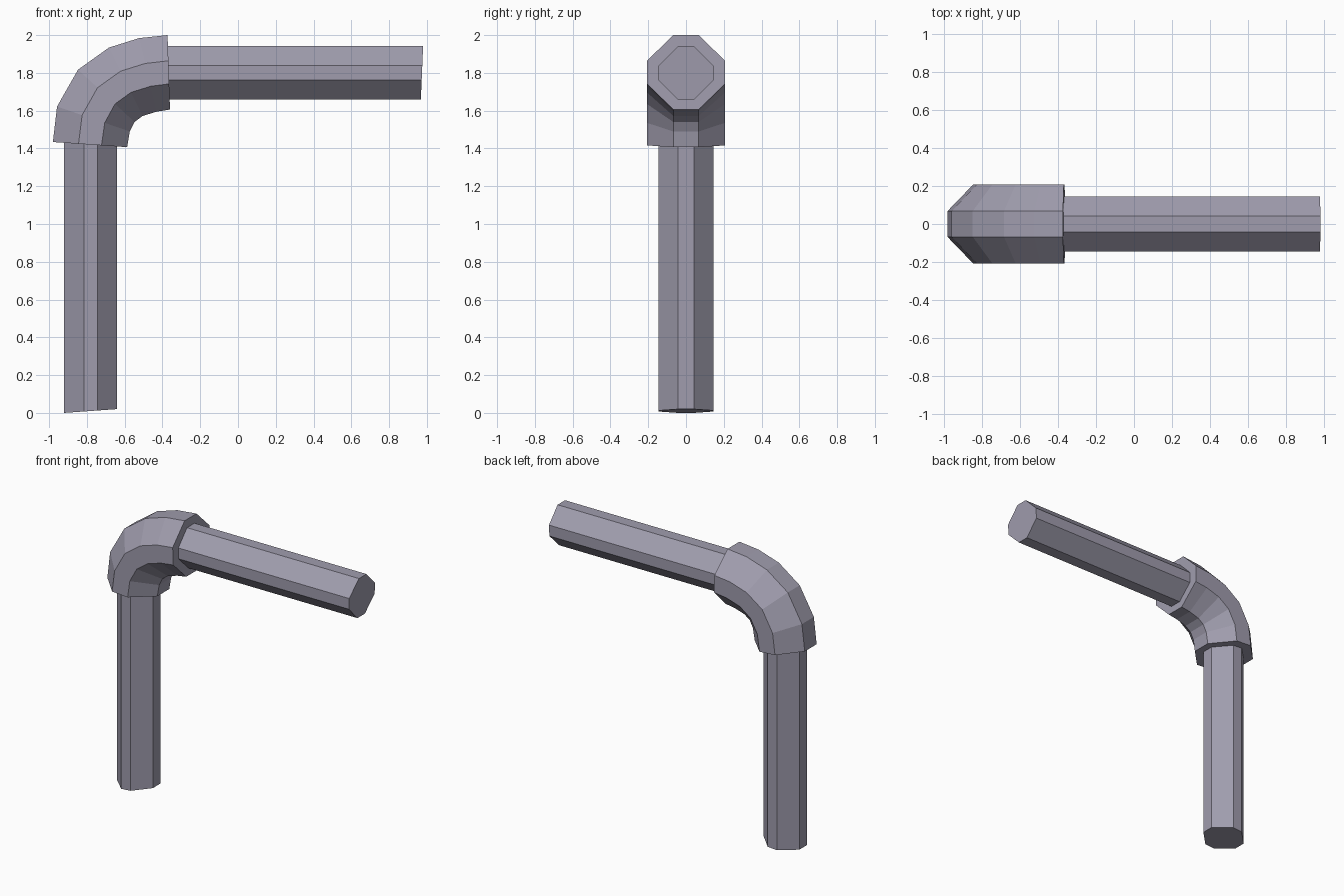
import bpy, bmesh
from mathutils import Vector

if "Cube" in bpy.data.objects:
    bpy.data.objects.remove(bpy.data.objects["Cube"])

mat = bpy.data.materials.new("lavender grey")
mat.diffuse_color = (0.35, 0.335, 0.42, 1.0)
mat.use_nodes = True
mat.node_tree.nodes["Principled BSDF"].inputs["Base Color"].default_value = mat.diffuse_color


def octagon_sweep(name, stations, half, flat, t):
    """Sweep an octagon along stations of (outer xz, inner xz) and cap the ends.
    half / flat: half width in y and half width of the small flat; t: chamfer fraction."""
    section = [(0, -flat), (t, -half), (1 - t, -half), (1, -flat),
               (1, flat), (1 - t, half), (t, half), (0, flat)]
    bm = bmesh.new()
    rings = []
    for outer, inner in stations:
        ring = []
        for f, y in section:
            p = Vector(outer).lerp(Vector(inner), f)
            ring.append(bm.verts.new((p.x, y, p.y)))
        rings.append(ring)
    for a, b in zip(rings, rings[1:]):
        for i in range(8):
            j = (i + 1) % 8
            bm.faces.new((a[i], a[j], b[j], b[i]))
    bm.faces.new(rings[0])
    bm.faces.new(rings[-1])
    bmesh.ops.recalc_face_normals(bm, faces=bm.faces)
    mesh = bpy.data.meshes.new(name)
    bm.to_mesh(mesh)
    bm.free()
    mesh.materials.append(mat)
    obj = bpy.data.objects.new(name, mesh)
    bpy.context.collection.objects.link(obj)
    return obj


# Upright pipe with a slightly slanted foot
octagon_sweep("upright_pipe",
              [((-0.92, 0.0), (-0.64, 0.02)), ((-0.92, 1.45), (-0.64, 1.43))],
              0.145, 0.042, 0.37)

# Horizontal pipe with a slightly slanted tip
octagon_sweep("horizontal_pipe",
              [((-0.39, 1.942), (-0.38, 1.658)), ((0.98, 1.942), (0.968, 1.658))],
              0.145, 0.042, 0.365)

# Thicker curved elbow joining the pipes
octagon_sweep("elbow_joint",
              [((-0.98, 1.434), (-0.587, 1.407)),
               ((-0.958, 1.622), (-0.573, 1.49)),
               ((-0.847, 1.817), (-0.548, 1.54)),
               ((-0.683, 1.934), (-0.505, 1.572)),
               ((-0.524, 1.984), (-0.43, 1.595)),
               ((-0.373, 2.0), (-0.36, 1.606))],
              0.207, 0.067, 0.345)
